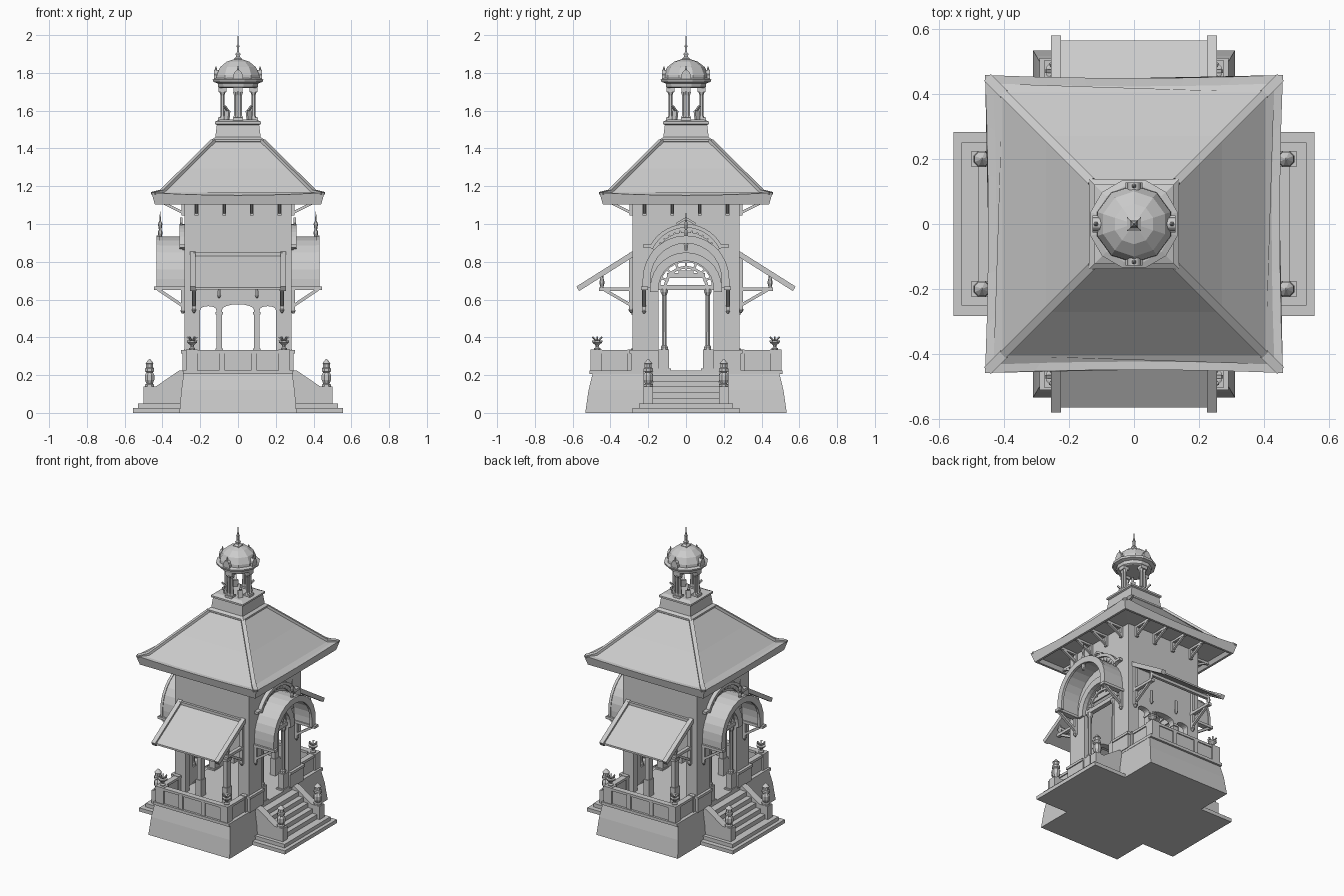
import bpy, bmesh
from math import pi, sin, cos
from mathutils import Matrix, Vector

R = lambda d: Matrix.Rotation(d * pi / 180, 4, 'Z')
ONE, FRONT, SIDES = [R(0)], [R(0), R(180)], [R(90), R(-90)]
ALL = FRONT + SIDES
PAIR = [Matrix.Diagonal((s, 1, 1, 1)) for s in (1, -1)]
QUAD = [r @ m for r in FRONT for m in PAIR]        # four mirrored, front/back
SQUAD = [r @ m for r in SIDES for m in PAIR]       # four mirrored, left/right


def emit(name, parts, mats=ONE):
    """Join bmesh parts, repeated under each matrix, into one object."""
    out = bmesh.new()
    for bm in parts:
        tmp = bpy.data.meshes.new("tmp")
        bm.to_mesh(tmp)
        bm.free()
        for m in mats:
            c = tmp.copy()
            c.transform(m)
            out.from_mesh(c)
            bpy.data.meshes.remove(c)
        bpy.data.meshes.remove(tmp)
    bmesh.ops.recalc_face_normals(out, faces=out.faces)
    me = bpy.data.meshes.new(name)
    out.to_mesh(me)
    out.free()
    ob = bpy.data.objects.new(name, me)
    bpy.context.collection.objects.link(ob)
    return ob


def prism(pts, a, b, axis='y'):
    """Extrude outline: (x,z) along y, or (y,z) along x."""
    bm = bmesh.new()
    f = (lambda u, v, d: (u, d, v)) if axis == 'y' else (lambda u, v, d: (d, u, v))
    lo, hi = ([bm.verts.new(f(u, v, d)) for u, v in pts] for d in (a, b))
    bm.faces.new(lo)
    bm.faces.new(hi[::-1])
    n = len(pts)
    for i in range(n):
        bm.faces.new((lo[i], hi[i], hi[(i + 1) % n], lo[(i + 1) % n]))
    return bm


def box(x0, x1, y0, y1, z0, z1):
    return prism([(x0, z0), (x1, z0), (x1, z1), (x0, z1)], y0, y1)


def beam(p, q, w, h):
    p, q = Vector(p), Vector(q)
    d = q - p
    bm = bmesh.new()
    bmesh.ops.create_cube(bm, size=1)
    rot = d.to_track_quat('Y', 'Z').to_matrix().to_4x4()
    bm.transform(Matrix.Translation((p + q) / 2) @ rot @ Matrix.Diagonal((w, d.length, h, 1)))
    return bm


def lathe(prof, n, at=(0, 0), k=1.0, turn=0.5, sy=1.0):
    """Stack of n-sided rings given as (radius, z)."""
    bm = bmesh.new()
    rings = [[bm.verts.new((at[0] + r * k * cos((i + turn) * 2 * pi / n),
                            at[1] + sy * r * k * sin((i + turn) * 2 * pi / n), z))
              for i in range(n)] for r, z in prof]
    for A, B in zip(rings, rings[1:]):
        for i in range(n):
            j = (i + 1) % n
            bm.faces.new((A[i], A[j], B[j], B[i]))
    bm.faces.new(rings[0])
    bm.faces.new(rings[-1])
    return bm


def square(prof, at=(0, 0), sy=1.0):
    return lathe(prof, 4, at, 2 ** .5, .5, sy)


def arc(cx, cz, r, a0=180, a1=0, n=14, rz=None):
    return [(cx + r * cos(t * pi / 180), cz + (rz or r) * sin(t * pi / 180))
            for t in [a0 + (a1 - a0) * i / n for i in range(n + 1)]]


def arch_band(cz, ro, ri, y0, y1, foot=None, a0=180, a1=0):
    o, i = arc(0, cz, ro, a0, a1), arc(0, cz, ri, a1, a0)
    if foot is not None:
        o = [(-ro, foot)] + o + [(ro, foot)]
        i = [(ri, foot)] + i + [(-ri, foot)]
    return prism(o + i, y0, y1)


# plinth, floor and stairs
emit("plinth", [square([(.31, 0), (.30, .12), (.288, .205)], sy=1.72),
                box(-.29, .29, -.51, .51, .205, .225)])
emit("lower_steps", [box(-.283, .283, -.555, -.27, 0, .025),
                     box(-.25, .25, -.53, -.27, .025, .05)], SIDES)
emit("stairs", [box(-.18, .18, -.48 + .035 * i, -.27, .05 + .03 * i, .08 + .03 * i)
                for i in range(5)], SIDES)
emit("stair_cheeks", [prism([(-.28, .05), (-.28, .225), (-.31, .225), (-.435, .14),
                             (-.5, .14), (-.5, .05)], .175, .225, 'x')], SQUAD)
emit("stair_bollards", [lathe([(.026, .14), (.026, .15), (.018, .155), (.027, .175), (.027, .2),
                               (.018, .215), (.026, .22), (.026, .235), (.02, .24), (.02, .26),
                               (.024, .262), (.012, .275), (.003, .285)], 8, (.2, -.468))], SQUAD)

# parapet with piers, caps and urns
emit("parapet", [box(-.26, .26, -.495, -.47, .22, .315), box(-.272, .272, -.502, -.463, .315, .332)], FRONT)
emit("parapet_sides", [box(.24, .265, -.49, -.27, .22, .315), box(.233, .272, -.49, -.27, .315, .332),
                       box(.215, .275, -.505, -.445, .22, .335), box(.07, .10, -.503, -.465, .22, .32),
                       box(.235, .275, -.31, -.27, .22, .335)], QUAD)
emit("wall_dado", [box(.145, .292, -.295, -.27, .22, .315), box(.145, .298, -.302, -.27, .315, .332)], SQUAD)
emit("urns", [lathe([(.018, .335), (.018, .342), (.008, .348), (.012, .36), (.028, .372), (.03, .382),
                     (.024, .384)], 8, (.243, -.47))]
     + [beam((.243, -.47, .375), (.243 + .028 * cos(a), -.47 + .028 * sin(a), .402), .01, .006)
        for a in [i * pi / 3 for i in range(6)]], QUAD)

# tower walls: three-bay fronts and arched doorways
comb = [(-.283, .21), (-.2, .21)]
for x0, x1, cz, rz in ((-.2, -.115, .545, .02), (-.085, .085, .545, .03), (.115, .2, .545, .02)):
    comb += [(x0, .21)] + arc((x0 + x1) / 2, cz, (x1 - x0) / 2, n=8, rz=rz) + [(x1, .21)]
comb = [comb[0]] + comb[2:] + [(.283, .21), (.283, 1.12), (-.283, 1.12)]
emit("bay_walls", [prism(comb, -.283, -.24)], FRONT)
emit("door_walls", [prism([(-.24, .21), (-.145, .21)] + arc(0, .66, .145)
                          + [(.145, .21), (.24, .21), (.24, 1.12), (-.24, 1.12)], -.283, -.24)], SIDES)
emit("bay_column_trim", [box(.08, .12, -.29, -.235, .52, .535), box(.08, .12, -.29, -.235, .21, .34)], QUAD)

# doorway columns, arch mouldings and fanlight
emit("door_columns", [box(.08, .145, -.29, -.235, .21, .235), box(.09, .145, -.285, -.24, .235, .335),
                      lathe([(.02, .335), (.02, .35), (.014, .357), (.012, .62), (.021, .64), (.021, .655)],
                            8, (.115, -.262))], SQUAD)
emit("door_arch", [arch_band(.66, .19, .145, -.298, -.28, .64)], SIDES)
emit("fanlight", [arch_band(.66, .118, .103, -.27, -.25), arch_band(.66, .15, .138, -.27, -.25),
                  box(-.145, .145, -.275, -.245, .65, .678), box(-.1, .1, -.265, -.255, .715, .74),
                  box(-.04, .04, -.265, -.255, .74, .755)]
     + [beam((.1 * cos(a), -.26, .66 + .1 * sin(a)), (.145 * cos(a), -.26, .66 + .145 * sin(a)), .012, .012)
        for a in [i * pi / 8 for i in range(1, 8)]], SIDES)
emit("wall_arch_moulding", [arch_band(.785, .215, .195, -.31, -.28, None, 155, 25),
                            arch_band(.785, .195, .18, -.295, -.28, None, 155, 25)]
     + [box(s * .205 - .022, s * .205 + .022, -.31, -.28, .875, .892) for s in (1, -1)]
     + [beam((.185 * cos(a), -.29, .785 + .185 * sin(a)), (.17 * cos(a), -.29, .785 + .17 * sin(a)), .014, .025)
        for a in [(35 + 10 * i) * pi / 180 for i in range(12)]], SIDES)

# barrel hood over each doorway with brackets and a finial
emit("door_hood", [arch_band(.71, .225, .208, -.425, -.28, .66), arch_band(.71, .229, .188, -.432, -.415, .66)], SIDES)
emit("hood_brackets", [box(.2, .238, -.445, -.28, .65, .668), beam((.222, -.425, .655), (.222, -.283, .56), .018, .016),
                       box(.212, .232, -.302, -.28, .54, .655),
                       lathe([(.005, .525), (.013, .54), (.008, .55)], 6, (.222, -.292))], SQUAD)
emit("hood_finials", [lathe([(.008, .86), (.014, .89), (.008, .93), (.013, .955), (.007, .97), (.012, 1.0),
                             (.005, 1.015), (.001, 1.065)], 6, (0, -.412)),
                      beam((-.05, -.3, 1.0), (0, -.3, 1.03), .012, .012),
                      beam((.05, -.3, 1.0), (0, -.3, 1.03), .012, .012)], SIDES)

# sloping awnings on the bay sides
emit("awning_panels", [prism([(-.28, .83), (-.565, .652), (-.565, .664), (-.28, .842)], -.235, .235, 'x'),
                       box(-.235, .235, -.3, -.28, .825, .848),
                       box(-.235, .235, -.455, -.435, .69, .71)], FRONT)
emit("awning_rails", [beam((.24, -.278, .843), (.24, -.573, .657), .03, .028)], QUAD)
emit("awning_brackets", [box(.22, .245, -.46, -.28, .645, .664), beam((.232, -.43, .65), (.232, -.283, .565), .016, .016),
                         box(.222, .244, -.302, -.28, .55, .83),
                         lathe([(.005, .53), (.014, .545), (.009, .555)], 6, (.233, -.291)),
                         lathe([(.008, .664), (.014, .69), (.007, .72), (.007, .735)], 6, (.232, -.445)),
                         lathe([(.005, .608), (.011, .622), (.008, .65), (.008, .7)], 6, (.1, -.29))], QUAD)

# hipped roof with flared, slightly bowed eaves
roof = square([(.27, 1.12), (.41, 1.125), (.425, 1.102), (.44, 1.102), (.458, 1.166), (.432, 1.166),
               (.405, 1.168), (.27, 1.295), (.13, 1.44)])
eave = [e for e in roof.edges if all(v.co.z > 1.16 and abs(v.co.x) > .43 for v in e.verts)
        and e.calc_length() > .5]
bmesh.ops.subdivide_edges(roof, edges=eave, cuts=5)
for v in roof.verts:
    big, small = max(abs(v.co.x), abs(v.co.y)), min(abs(v.co.x), abs(v.co.y))
    if big > .43 and v.co.z > 1.15:
        s = 1 - (small / big) ** 2
        v.co.z -= .014 * s
        if abs(v.co.x) > abs(v.co.y):
            v.co.x *= 1 - .02 * s
        elif abs(v.co.y) > abs(v.co.x):
            v.co.y *= 1 - .02 * s
emit("roof", [roof])
emit("roof_hips", [beam((.45, -.45, 1.162), (.4, -.4, 1.175), .03, .014),
                   beam((.405, -.405, 1.17), (.13, -.13, 1.442), .026, .016)], QUAD)
emit("eave_brackets", [bm for x in (-.22, -.073, .073, .22) for bm in (
    beam((x, -.283, 1.055), (x, -.395, 1.112), .014, .014), box(x - .008, x + .008, -.42, -.28, 1.108, 1.125),
    box(x - .01, x + .01, -.298, -.28, 1.045, 1.12))], ALL)

# cupola: stepped base, open piers, entablature, dome, finial
emit("cupola_base", [square([(.13, 1.43), (.138, 1.437), (.138, 1.448), (.12, 1.46), (.112, 1.525), (.122, 1.53),
                             (.122, 1.542), (.095, 1.553)])])
emit("cupola_piers", [box(-.026, .026, -.105, -.06, 1.54, 1.565),
                      box(-.024, .024, -.102, -.062, 1.7, 1.725)]
     + [lathe([(.015, 1.565), (.011, 1.575), (.01, 1.68), (.017, 1.7)], 6, (s * .012, -.082)) for s in (1, -1)], ALL)
emit("cupola_scrolls", [beam((.06, -.06, 1.55), (.055, -.055, 1.6), .03, .012),
                        beam((.055, -.055, 1.6), (.072, -.072, 1.625), .014, .01)], QUAD)
emit("cupola_entablature", [lathe([(.1, 1.72), (.108, 1.725), (.112, 1.745), (.135, 1.752), (.139, 1.765),
                                   (.12, 1.772)], 12)])
emit("dome", [lathe([(.12, 1.765), (.118, 1.79), (.1, 1.83), (.062, 1.86), (.02, 1.873)], 10)])
emit("dome_dormers", [prism([(-.026, 1.765), (-.026, 1.79)] + arc(0, 1.795, .02, n=6)
                            + [(.026, 1.79), (.026, 1.765)], -.128, -.09),
                      lathe([(.008, 1.81), (.002, 1.835)], 6, (0, -.117))], ALL)
emit("finial", [square([(.022, 1.865), (.022, 1.875), (.01, 1.885), (.013, 1.9), (.006, 1.91), (.006, 1.935),
                        (.009, 1.942), (.004, 1.95), (.001, 2.0)])])
